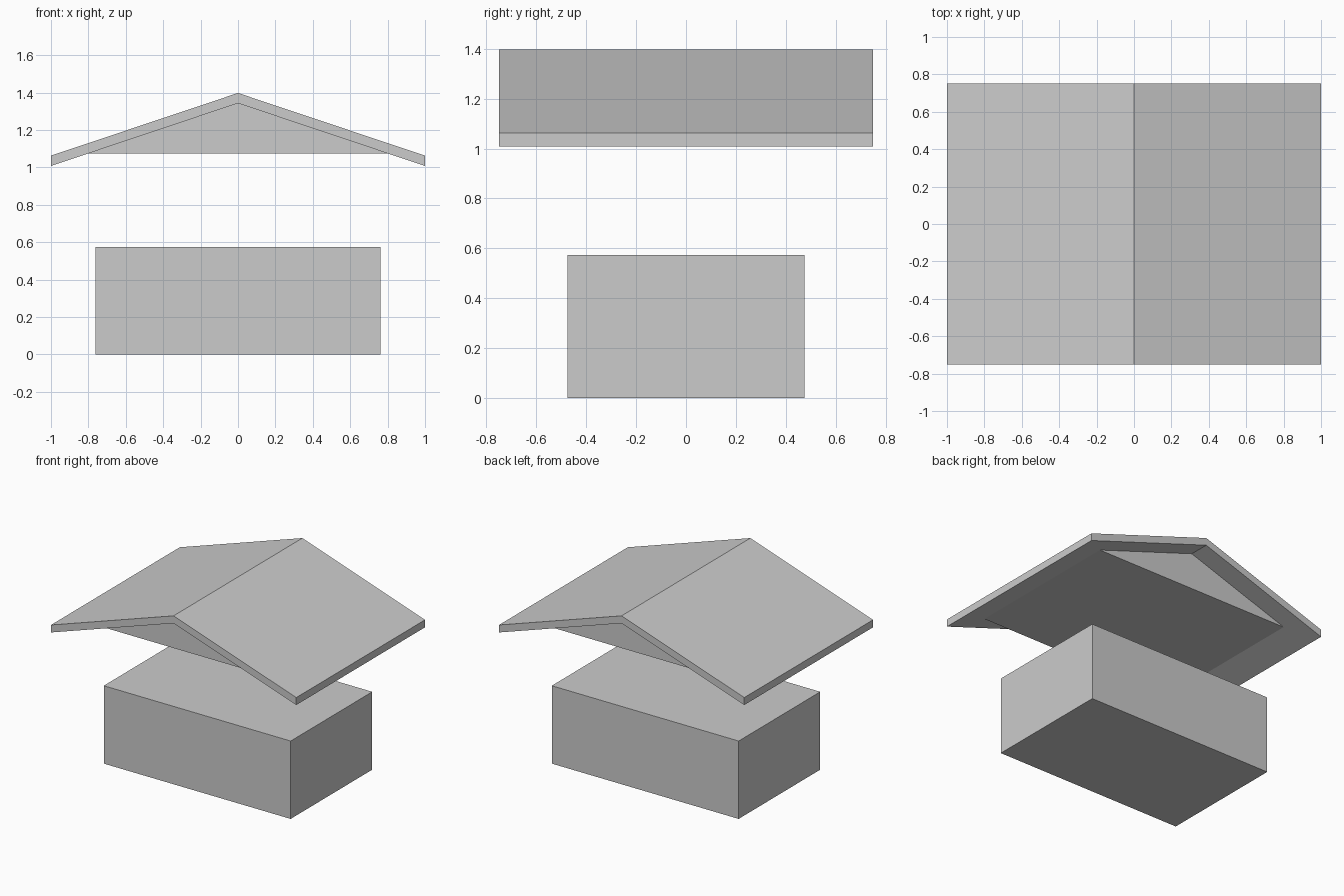
import bpy

if "Cube" in bpy.data.objects:
    bpy.data.objects.remove(bpy.data.objects["Cube"])

grey = bpy.data.materials.new("light grey")
grey.diffuse_color = (0.6, 0.6, 0.6, 1)
grey.use_nodes = True
grey.node_tree.nodes["Principled BSDF"].inputs["Base Color"].default_value = grey.diffuse_color


def prism(name, profile, half_depth):
    """Extrude an (x, z) outline, counter-clockwise seen from the front, along y."""
    n = len(profile)
    verts = [(x, y, z) for y in (-half_depth, half_depth) for x, z in profile]
    faces = [tuple(range(n)), tuple(reversed(range(n, 2 * n)))]
    for i in range(n):
        j = (i + 1) % n
        faces.append((i, i + n, j + n, j))
    mesh = bpy.data.meshes.new(name)
    mesh.from_pydata(verts, [], faces)
    mesh.materials.append(grey)
    mesh.update()
    obj = bpy.data.objects.new(name, mesh)
    bpy.context.collection.objects.link(obj)
    return obj


# Lower block
prism("body", [(-0.762, 0), (0.762, 0), (0.762, 0.574), (-0.762, 0.574)], 0.475)

# Overhanging folded roof slab
prism("roof", [(-1, 1.008), (0, 1.343), (1, 1.008),
               (1, 1.063), (0, 1.398), (-1, 1.063)], 0.75)

# Triangular gable block tucked under the roof
prism("gable", [(-0.8, 1.075), (0.8, 1.075), (0, 1.343)], 0.6)
